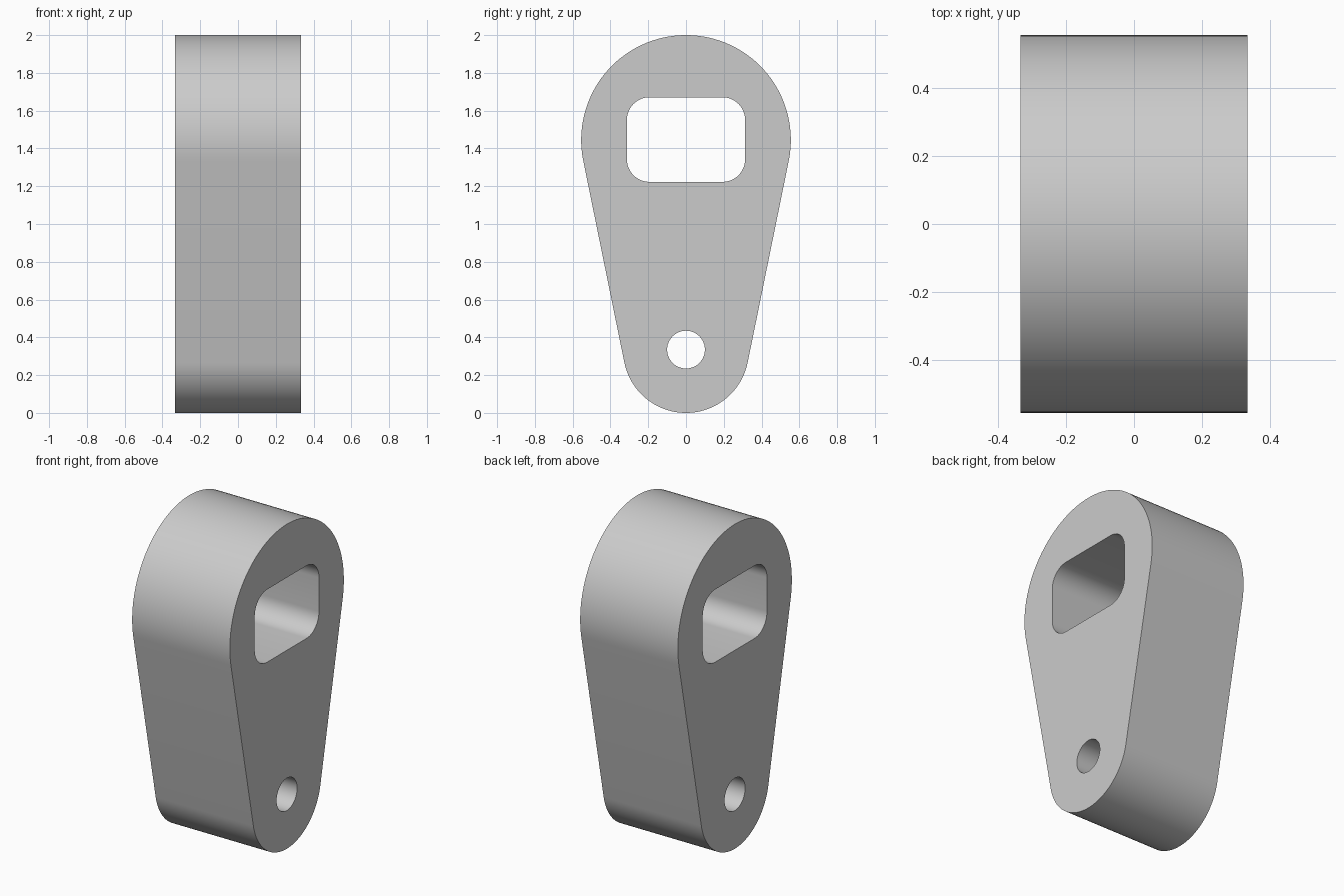
import bpy
import bmesh
from math import sin, cos, pi, asin

cube = bpy.data.objects.get("Cube")
if cube:
    bpy.data.objects.remove(cube, do_unlink=True)

HALF_WIDTH = 0.333
BIG_R, BIG_Z = 0.555, 1.445
SMALL_R, SMALL_Z = 0.333, 0.333


def arc(cy, cz, r, start, end, steps):
    """Points along an arc in the y-z plane, both ends included."""
    angles = [start + (end - start) * i / steps for i in range(steps + 1)]
    return [(cy + r * cos(a), cz + r * sin(a)) for a in angles]


# Outer outline: two round ends joined by their common tangents
tilt = asin((BIG_R - SMALL_R) / (BIG_Z - SMALL_Z))
outline = arc(0, BIG_Z, BIG_R, -tilt, pi + tilt, 64)
outline += arc(0, SMALL_Z, SMALL_R, pi + tilt, 2 * pi - tilt, 48)

# Rounded rectangular window
half_y, half_z, corner = 0.313, 0.224, 0.12
window = []
for i, (sy, sz) in enumerate([(1, 1), (-1, 1), (-1, -1), (1, -1)]):
    window += arc(sy * (half_y - corner), 1.447 + sz * (half_z - corner),
                  corner, i * pi / 2, (i + 1) * pi / 2, 12)

# Round pin hole
pin_hole = arc(0, 0.335, 0.1, 0, 2 * pi, 48)[:-1]

# Fill the profile around its openings and extrude it across the width
bm = bmesh.new()
edges = []
for loop in (outline, window, pin_hole):
    verts = [bm.verts.new((-HALF_WIDTH, y, z)) for y, z in loop]
    edges += [bm.edges.new((verts[i - 1], verts[i])) for i in range(len(verts))]
bmesh.ops.triangle_fill(bm, edges=edges, use_beauty=True, use_dissolve=False)
extruded = bmesh.ops.extrude_face_region(bm, geom=bm.faces[:], use_keep_orig=True)
bmesh.ops.translate(bm, vec=(2 * HALF_WIDTH, 0, 0),
                    verts=[v for v in extruded["geom"] if isinstance(v, bmesh.types.BMVert)])
bmesh.ops.recalc_face_normals(bm, faces=bm.faces[:])
mesh = bpy.data.meshes.new("link_body")
bm.to_mesh(mesh)
bm.free()

link = bpy.data.objects.new("link_body", mesh)
bpy.context.collection.objects.link(link)

# Plain grey material
grey = bpy.data.materials.new("plain_grey")
grey.use_nodes = True
colour = (0.6, 0.6, 0.6, 1)
grey.diffuse_color = colour
grey.node_tree.nodes["Principled BSDF"].inputs["Base Color"].default_value = colour
mesh.materials.append(grey)

# Smooth curved walls with crisp rims
bpy.ops.object.select_all(action="DESELECT")
link.select_set(True)
bpy.context.view_layer.objects.active = link
bpy.ops.object.shade_smooth_by_angle(angle=pi / 6)
